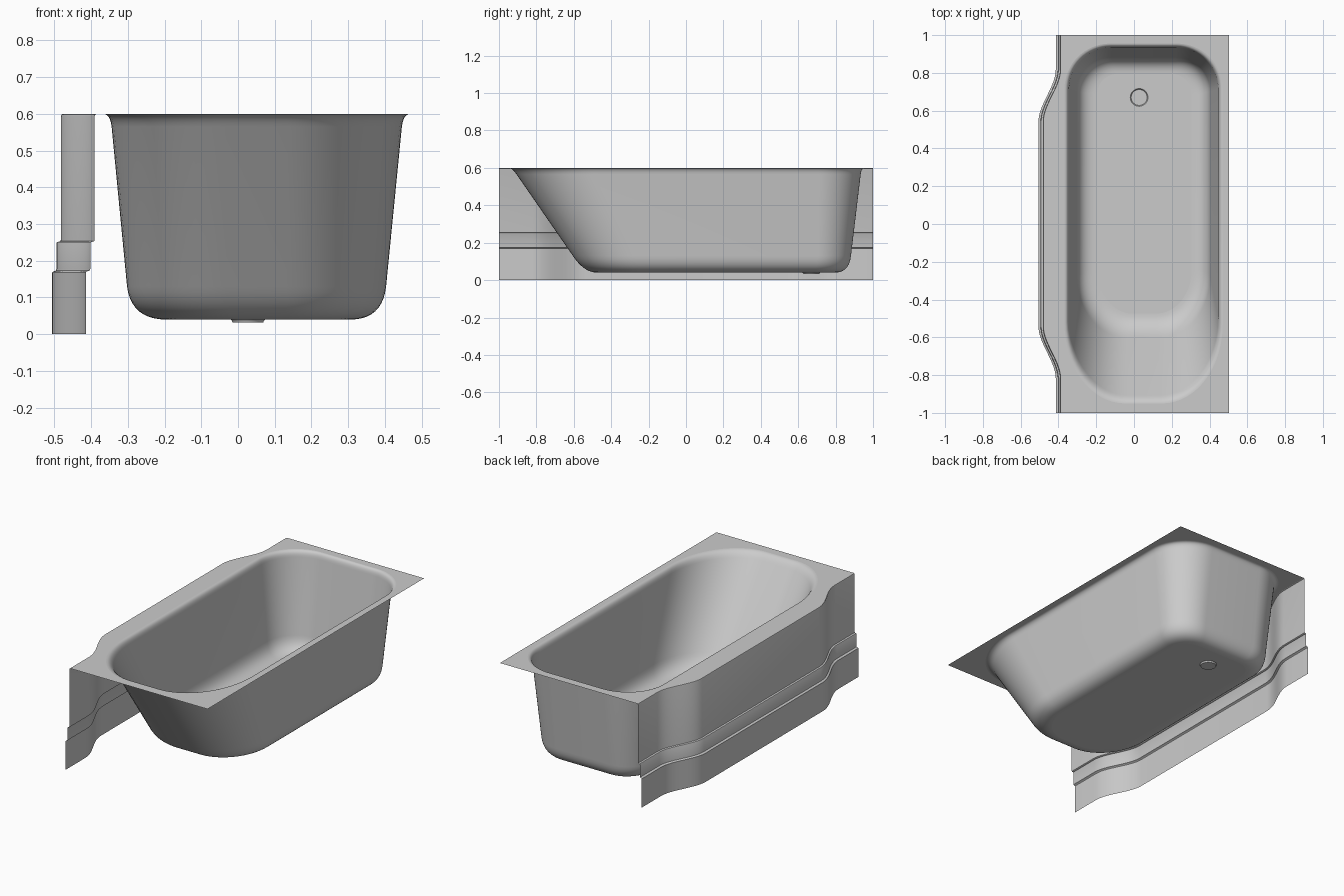
import bpy, bmesh
from math import sin, cos, pi

if "Cube" in bpy.data.objects:
    bpy.data.objects.remove(bpy.data.objects["Cube"])

LIP_Z, FLOOR_Z = 0.60, 0.04


def finish(name, bm):
    me = bpy.data.meshes.new(name)
    bm.to_mesh(me)
    bm.free()
    ob = bpy.data.objects.new(name, me)
    bpy.context.collection.objects.link(ob)
    bpy.ops.object.select_all(action='DESELECT')
    ob.select_set(True)
    bpy.context.view_layer.objects.active = ob
    bpy.ops.object.shade_smooth_by_angle(angle=0.7)
    return ob


def loft(name, rings, closed, cap=False):
    """Skin a list of equal-length point rings, normals facing up / inward."""
    bm = bmesh.new()
    rows = [[bm.verts.new(p) for p in r] for r in rings]
    n = len(rows[0])
    for a, b in zip(rows, rows[1:]):
        for i in range(n if closed else n - 1):
            j = (i + 1) % n
            bm.faces.new((a[i], a[j], b[j], b[i]))
    if cap:
        bm.faces.new(rows[-1])
    return finish(name, bm)


def flat_sheet(name, outer, hole):
    """Flat sheet filled between an outline and a hole."""
    bm = bmesh.new()
    edges = []
    for loop in (outer, hole):
        vs = [bm.verts.new(p) for p in loop]
        edges += [bm.edges.new((vs[i - 1], vs[i])) for i in range(len(vs))]
    bmesh.ops.triangle_fill(bm, use_beauty=True, use_dissolve=False,
                            edges=edges, normal=(0, 0, 1))
    for f in bm.faces:
        f.normal_update()
        if f.normal.z < 0:
            f.normal_flip()
    return finish(name, bm)


def outline(k, n=16):
    """Plan of the basin: round back corners, longer elliptical front corners."""
    z, xl, xr, yf, yb, frx, fry, br = k
    corners = ((xr - br, yb - br, br, br, 0), (xl + br, yb - br, br, br, 1),
               (xl + frx, yf + fry, frx, fry, 2), (xr - frx, yf + fry, frx, fry, 3))
    pts = []
    for cx, cy, rx, ry, q in corners:
        for i in range(n + 1):
            a = (q + i / n) * pi / 2
            pts.append((cx + rx * cos(a), cy + ry * sin(a), z))
    return pts


def bezier(a, b, c, n):
    return [[(1 - t) ** 2 * p + 2 * t * (1 - t) * q + t * t * r
             for p, q, r in zip(a, b, c)] for t in (i / n for i in range(n + 1))]


# Basin: rolled lip, sloping wall, rounded bottom edge
# columns: z, x left, x right, y front, y back, front corner rx, ry, back radius
lip = bezier((LIP_Z, -.368, .470, -.950, .955, .32, .42, .24),
             (LIP_Z, -.348, .450, -.930, .938, .31, .41, .23),
             (.565, -.344, .446, -.906, .934, .31, .41, .225), 6)
bottom = bezier((.130, -.302, .403, -.605, .882, .27, .33, .18),
                (FLOOR_Z, -.290, .393, -.545, .872, .26, .30, .175),
                (FLOOR_Z, -.195, .305, -.475, .795, .19, .23, .11), 10)
rings = [outline(k) for k in lip + bottom]
loft("basin", rings, True)

# Drain: shallow cup set in the floor
DX, DY = 0.027, 0.67


def circle(r, z, n=32):
    return [(DX + r * cos(2 * pi * i / n), DY + r * sin(2 * pi * i / n), z)
            for i in range(n)]


flat_sheet("basin_floor", rings[-1], circle(.047, FLOOR_Z))
loft("drain", [circle(.047, FLOOR_Z), circle(.043, .036), circle(.042, .032)],
     True, cap=True)

# Apron: stepped profile swept along a bowed plan path
BOW = 0.092


def bow(y):
    t = min(max((0.82 - abs(y)) / 0.28, 0), 1)
    return -BOW * t * t * (3 - 2 * t)


half = [0.0, 0.54] + [0.54 + 0.28 * i / 14 for i in range(1, 15)] + [1.0]
path = [-y for y in reversed(half[1:])] + half

profile = [(-.384, .600), (-.388, .598), (-.390, .593), (-.390, .258),
           (-.391, .254), (-.394, .252), (-.400, .251), (-.402, .248),
           (-.402, .178), (-.403, .174), (-.406, .172), (-.411, .171),
           (-.414, .168), (-.414, .0)]
loft("apron", [[(x + bow(y), y, z) for y in path] for x, z in profile], False)

# Rim: flat deck between the apron's top edge and the basin lip
deck = [(.503, -1, LIP_Z), (.503, 1, LIP_Z)]
deck += [(profile[0][0] + bow(y), y, LIP_Z) for y in reversed(path)]
flat_sheet("rim", deck, rings[0])
